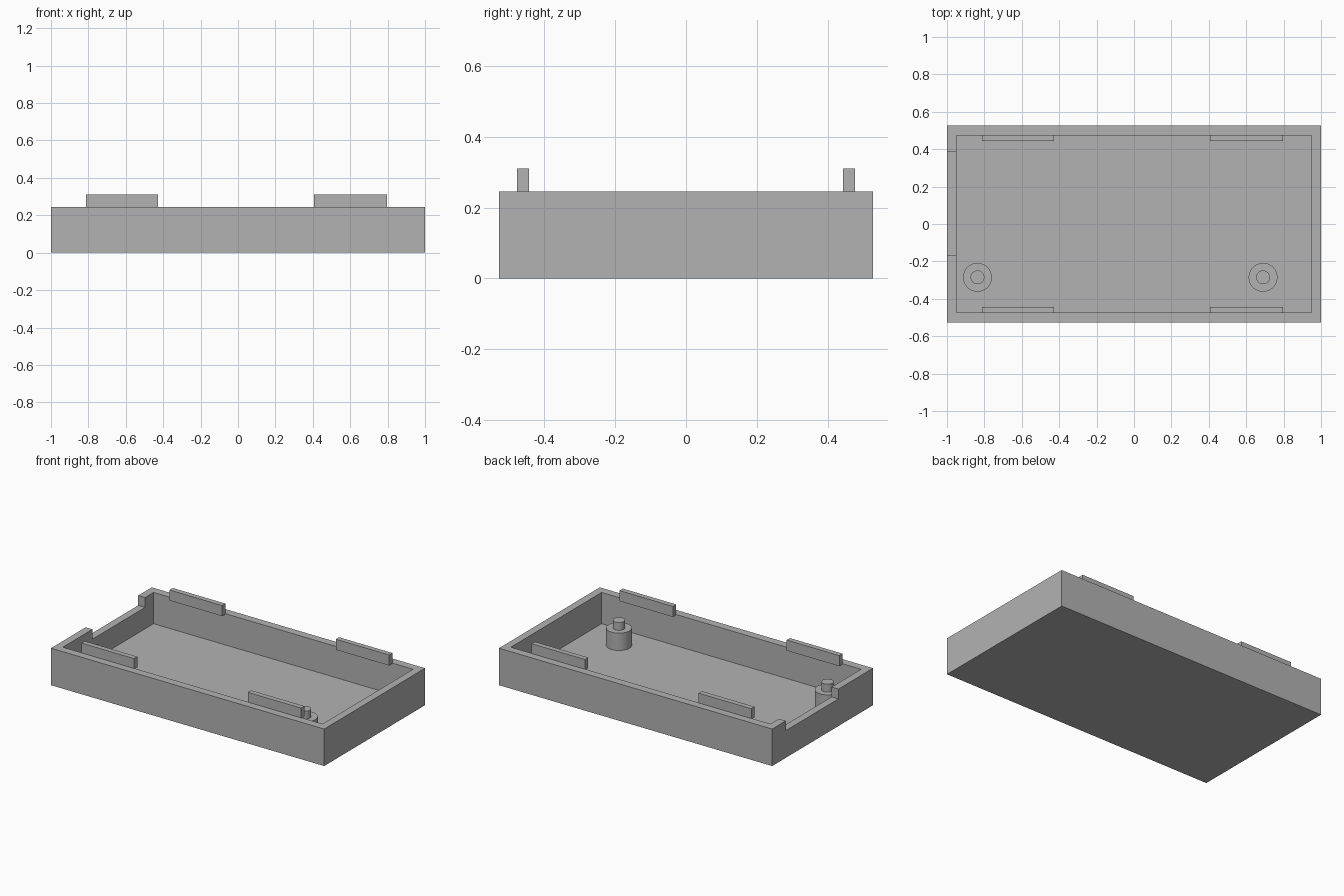
import bpy
import bmesh
from mathutils import Matrix, Vector

cube = bpy.data.objects.get("Cube")
if cube:
    bpy.data.objects.remove(cube, do_unlink=True)

GREY = (0.45, 0.45, 0.45, 1)
grey = bpy.data.materials.new("plain grey")
grey.use_nodes = True
grey.diffuse_color = GREY
grey.node_tree.nodes["Principled BSDF"].inputs["Base Color"].default_value = GREY

RIM, FLOOR = 0.245, 0.038


def make_object(name, bm):
    mesh = bpy.data.meshes.new(name)
    bm.to_mesh(mesh)
    bm.free()
    mesh.materials.append(grey)
    obj = bpy.data.objects.new(name, mesh)
    bpy.context.scene.collection.objects.link(obj)
    return obj


def box(name, low, high):
    low, high = Vector(low), Vector(high)
    bm = bmesh.new()
    place = Matrix.Translation((low + high) / 2) @ Matrix.Diagonal((high - low).to_4d())
    place[3][3] = 1
    bmesh.ops.create_cube(bm, size=1, matrix=place)
    return make_object(name, bm)


def stepped_post(name, x, y):
    # One closed profile spun around the post axis
    profile = [(0, FLOOR - 0.01), (0.077, FLOOR - 0.01), (0.077, 0.153),
               (0.037, 0.153), (0.037, 0.205), (0, 0.205)]
    bm = bmesh.new()
    verts = [bm.verts.new((x + r, y, z)) for r, z in profile]
    edges = [bm.edges.new(pair) for pair in zip(verts, verts[1:])]
    bmesh.ops.spin(bm, geom=verts + edges, cent=(x, y, 0), axis=(0, 0, 1),
                   angle=6.283185, steps=48)
    bmesh.ops.remove_doubles(bm, verts=bm.verts, dist=0.0005)
    bmesh.ops.recalc_face_normals(bm, faces=bm.faces)
    obj = make_object(name, bm)
    bpy.ops.object.select_all(action="DESELECT")
    obj.select_set(True)
    bpy.context.view_layer.objects.active = obj
    bpy.ops.object.shade_smooth_by_angle()


# Open tray, hollowed out, with a notch in the right end wall
tray = box("tray", (-1, -0.527, 0), (1, 0.527, RIM))
cutters = [box("cavity_cutter", (-0.95, -0.474, FLOOR), (0.95, 0.474, 0.5)),
           box("notch_cutter", (-1.1, -0.165, 0.18), (-0.9, 0.385, 0.5))]
for cutter in cutters:
    cut = tray.modifiers.new(cutter.name, "BOOLEAN")
    cut.operation = "DIFFERENCE"
    cut.solver = "EXACT"
    cut.object = cutter
    bpy.context.view_layer.objects.active = tray
    bpy.ops.object.modifier_apply(modifier=cut.name)
    bpy.data.objects.remove(cutter, do_unlink=True)

# Snap tabs standing along the inside of the long walls
for end, x0, x1 in (("right", -0.812, -0.427), ("left", 0.406, 0.796)):
    box("front_tab_" + end, (x0, -0.477, 0.24), (x1, -0.443, 0.31))
    box("back_tab_" + end, (x0, 0.443, 0.24), (x1, 0.477, 0.31))

# Stepped locating posts on the floor
stepped_post("post_right", -0.837, -0.285)
stepped_post("post_left", 0.69, -0.285)
